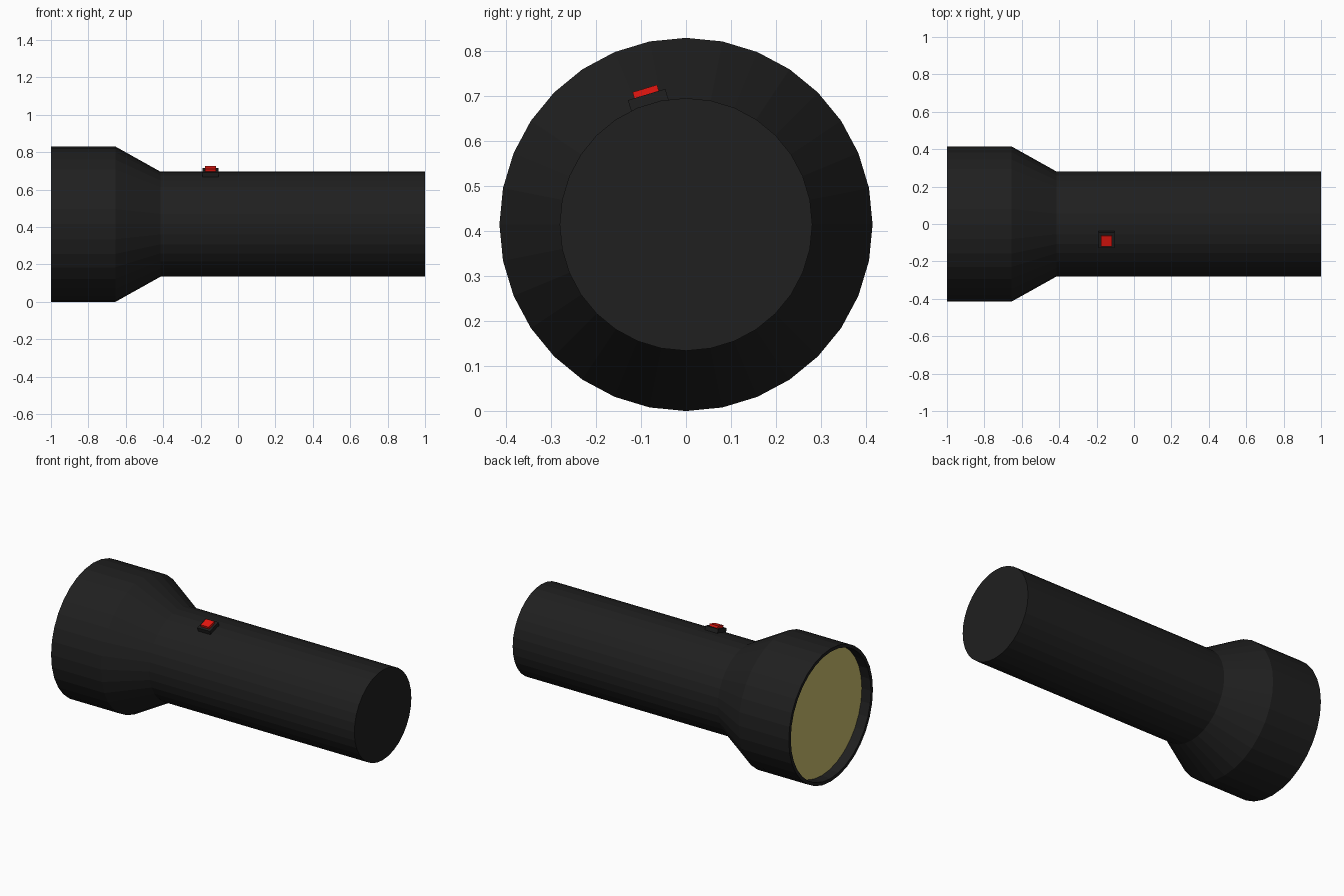
import bpy, bmesh, math
from mathutils import Matrix, Vector

if "Cube" in bpy.data.objects:
    bpy.data.objects.remove(bpy.data.objects["Cube"])

SIDES = 32
AXIS_Z = 0.415


def material(name, rgb):
    m = bpy.data.materials.new(name)
    m.diffuse_color = (*rgb, 1)
    m.use_nodes = True
    m.node_tree.nodes["Principled BSDF"].inputs["Base Color"].default_value = m.diffuse_color
    return m


def finish(name, bm, mat):
    mesh = bpy.data.meshes.new(name)
    bm.to_mesh(mesh)
    bm.free()
    mesh.materials.append(mat)
    obj = bpy.data.objects.new(name, mesh)
    bpy.context.collection.objects.link(obj)
    return obj


def ring(bm, x, r):
    step = 2 * math.pi / SIDES
    return [bm.verts.new((x, r * math.sin(i * step), AXIS_Z + r * math.cos(i * step)))
            for i in range(SIDES)]


def lathe(name, profile, mat, cap_start=False, cap_end=False):
    """Spin an (x, radius) profile round the long axis."""
    bm = bmesh.new()
    rings = [ring(bm, x, r) for x, r in profile]
    for a, b in zip(rings, rings[1:]):
        for i in range(SIDES):
            j = (i + 1) % SIDES
            bm.faces.new((a[i], a[j], b[j], b[i]))
    if cap_start:
        bm.faces.new(rings[0])
    if cap_end:
        bm.faces.new(rings[-1])
    bmesh.ops.recalc_face_normals(bm, faces=bm.faces)
    return finish(name, bm, mat)


def switch_box(name, size, low, high, mat):
    """Square block sitting on the handle facet, tilted towards the front."""
    tilt = Matrix.Rotation(math.radians(16.875), 4, 'X')
    place = (Matrix.Translation(Vector((-0.147, 0, AXIS_Z))) @ tilt
             @ Matrix.Translation(Vector((0, 0, (low + high) / 2)))
             @ Matrix.Diagonal((size, size, high - low, 1)))
    bm = bmesh.new()
    bmesh.ops.create_cube(bm, size=1, matrix=place)
    return finish(name, bm, mat)


black = material("black_plastic", (0.014, 0.014, 0.014))
red = material("red_button", (0.8, 0.008, 0.005))
yellow = material("lens_yellow", (0.6, 0.52, 0.155))

# Housing: recess floor, rim, flared head, cone and handle in one closed profile
lathe("housing", [(-0.93, 0.395), (-1, 0.395), (-1, 0.415), (-0.655, 0.415),
                  (-0.415, 0.281), (1, 0.281)], black, True, True)

# Lens: thin disc set back inside the rim
lathe("lens", [(-0.938, 0.394), (-0.931, 0.394)], yellow, True, True)

# Switch: base plate and push button
switch_box("switch_base", 0.087, 0.268, 0.302, black)
switch_box("switch_button", 0.057, 0.300, 0.316, red)
